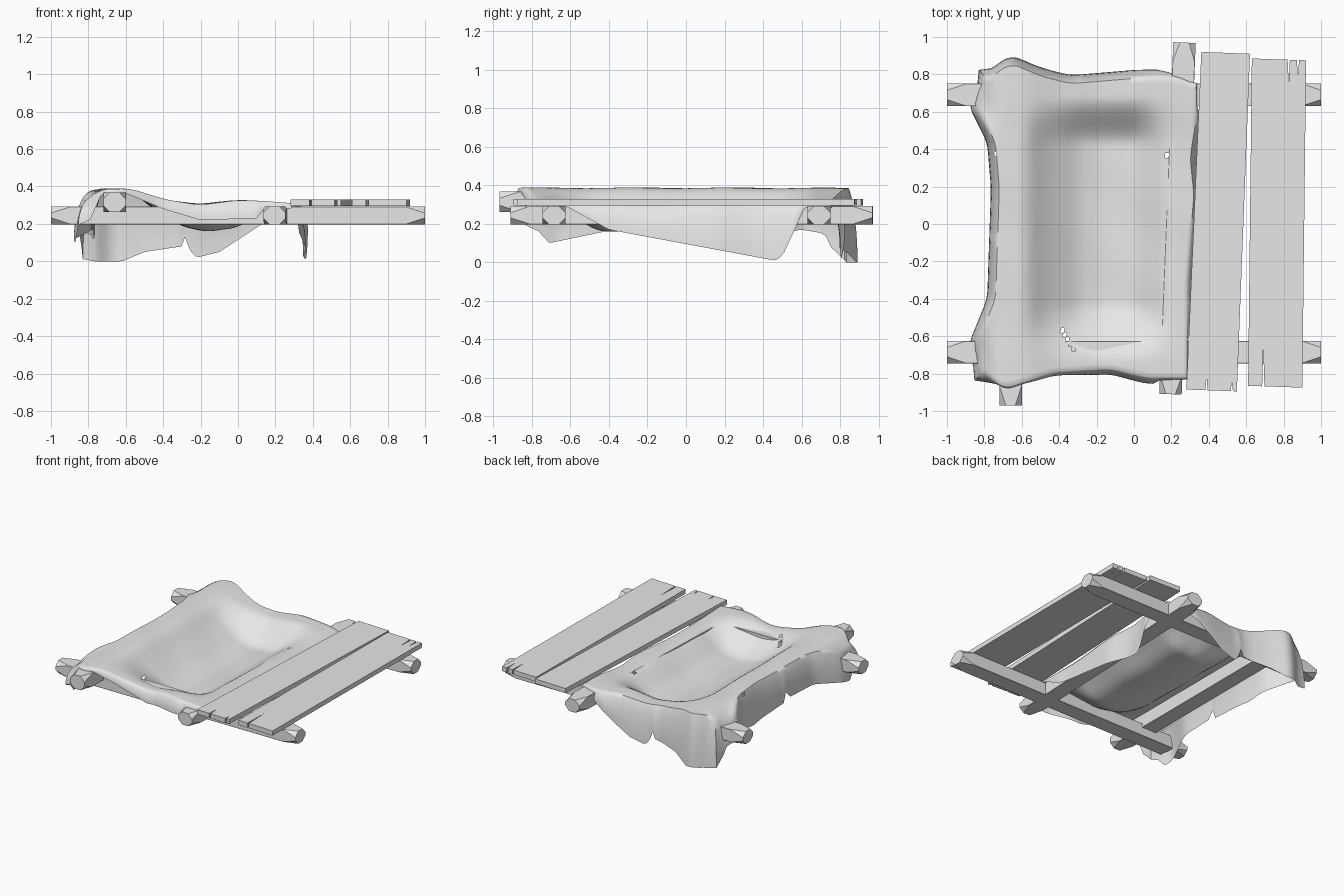
import bpy, bmesh, math
from mathutils import Vector

cube = bpy.data.objects.get("Cube")
if cube:
    bpy.data.objects.remove(cube, do_unlink=True)

GREY = 0.8
material = bpy.data.materials.new("plain grey")
material.use_nodes = True
material.diffuse_color = (GREY, GREY, GREY, 1)
shader = next(n for n in material.node_tree.nodes if n.type == "BSDF_PRINCIPLED")
shader.inputs["Base Color"].default_value = material.diffuse_color


def add_object(name, bm, recalc=True):
    if recalc:
        bmesh.ops.recalc_face_normals(bm, faces=bm.faces[:])
    mesh = bpy.data.meshes.new(name)
    bm.to_mesh(mesh)
    bm.free()
    mesh.materials.append(material)
    obj = bpy.data.objects.new(name, mesh)
    bpy.context.collection.objects.link(obj)
    return obj


# Squared beam whose corners are hewn away towards both ends
def beam(name, start, end, width=0.12, height=0.095, hewn=0.035):
    start, end = Vector(start), Vector(end)
    along = (end - start).normalized()
    side = along.cross(Vector((0, 0, 1)))
    bm = bmesh.new()
    length = (end - start).length
    rings = []
    for dist, cut in ((0, hewn), (0.1, 0.002), (length - 0.1, 0.002), (length, hewn)):
        ring = []
        for sx, sz, flip in ((1, 1, 0), (-1, 1, 1), (-1, -1, 0), (1, -1, 1)):
            corner = [(width / 2, height / 2 - cut), (width / 2 - cut, height / 2)]
            for a, c in (corner[::-1] if flip else corner):
                ring.append(bm.verts.new(start + along * dist + side * a * sx + Vector((0, 0, c * sz))))
        rings.append(ring)
    for r, s in zip(rings, rings[1:]):
        for i in range(len(r)):
            j = (i + 1) % len(r)
            bm.faces.new((r[i], r[j], s[j], s[i]))
    bm.faces.new(rings[0])
    bm.faces.new(rings[-1])
    return add_object(name, bm)


# Plank outline with narrow splits in its ends: (position across, depth)
def plank(name, front, back, front_splits, back_splits, low=0.295, high=0.33):
    def edge(a, b, splits, inward):
        a, b = Vector(a), Vector(b)
        pts = [a]
        for t, depth in splits:
            p = a.lerp(b, t)
            pts += [p - Vector((0.006, 0)), p + Vector((0, inward * depth)), p + Vector((0.006, 0))]
        return pts + [b]

    outline = edge(*front, front_splits, 1) + edge(*back, back_splits, -1)[::-1]
    bm = bmesh.new()
    face = bm.faces.new([bm.verts.new((p.x, p.y, low)) for p in outline])
    made = bmesh.ops.extrude_face_region(bm, geom=[face])["geom"]
    bmesh.ops.translate(bm, vec=(0, 0, high - low), verts=[v for v in made if isinstance(v, bmesh.types.BMVert)])
    return add_object(name, bm)


beam("back_cross_beam", (-1, 0.69, 0.245), (1, 0.69, 0.245))
beam("front_cross_beam", (-1, -0.685, 0.245), (1, -0.685, 0.245))
beam("outer_long_beam", (-0.66, -0.97, 0.315), (-0.66, 0.82, 0.315), height=0.105)
beam("middle_long_beam", (0.195, -0.91, 0.245), (0.27, 0.97, 0.245))
plank("inner_plank", ((0.28, -0.885), (0.55, -0.895)), ((0.36, 0.92), (0.62, 0.91)),
      [(0.4, 0.07), (0.9, 0.05)], [])
plank("outer_plank", ((0.61, -0.865), (0.9, -0.875)), ((0.63, 0.885), (0.92, 0.875)),
      [(0.28, 0.2)], [(0.68, 0.12), (0.85, 0.09)])


# Curve helpers for the cloth
def curve(keys, v):
    if v <= keys[0][0]:
        return keys[0][1]
    for (a, p), (b, q) in zip(keys, keys[1:]):
        if v <= b:
            return p + (q - p) * (v - a) / (b - a)
    return keys[-1][1]


def soft(keys, v):
    return sum(curve(keys, v + k * 0.02) for k in range(-2, 3)) / 5


def ease(a, b, v):
    t = min(max((v - a) / (b - a), 0), 1)
    return t * t * (3 - 2 * t)


# Plan outline of the cloth where it folds over the frame
LEFT = [(-.84, -.8), (-.65, -.84), (-.4, -.74), (.2, -.72), (.45, -.74), (.65, -.84), (.8, -.78)]
RIGHT = [(-.8, .28), (-.3, .28), (.2, .32), (.4, .3), (.6, .33)]
FRONT = [(-.78, -.78), (-.67, -.88), (-.4, -.79), (-.1, -.77), (.1, -.82)]
BACK = [(-.78, .77), (-.66, .86), (-.5, .79), (-.35, .75), (0, .78), (.2, .78), (.3, .74)]
# Height across the cloth, over the end beams and through the sagging middle
OVER = [(-.9, .28), (-.82, .32), (-.74, .385), (-.58, .385), (-.4, .335), (-.2, .305), (0, .325), (.3, .31)]
SAG = [(-.74, .385), (-.58, .385), (-.45, .28), (-.3, .19), (-.17, .16), (0, .18), (.12, .26), (.18, .3)]
# Height of the hanging hem along each side
LEFT_HEM = [(-.8, .2), (-.71, .1), (-.4, .165), (-.12, .17), (-.09, .24), (-.06, .15),
            (.3, .12), (.6, .17), (.72, .15), (.79, 0)]
RIGHT_HEM = [(-.62, .29), (-.4, .17), (.46, .01), (.5, .03), (.62, .29)]
FRONT_HEM = [(-.8, .2), (-.73, .36), (-.59, .36), (-.4, .28), (-.2, .22), (.1, .23), (.14, .28)]
BACK_HEM = [(-.62, 0), (-.5, .05), (-.3, .08), (-.28, .14), (-.26, .06), (-.22, .02), (-.1, .05), (.13, .2), (.28, .28)]

N = 60
ROWS = 6
bm = bmesh.new()


def cloth_point(i, j):
    u, v = i / N, j / N
    nx, ny = -0.78 + 1.08 * u, -0.8 + 1.6 * v
    x = soft(LEFT, ny) * (1 - u) + soft(RIGHT, ny) * u
    y = soft(FRONT, nx) * (1 - v) + soft(BACK, nx) * v
    middle = ease(-0.74, -0.42, y) * (1 - ease(0.42, 0.68, y))
    z = soft(OVER, x) * (1 - middle) + soft(SAG, x) * middle
    return x, y, z + 0.004 * math.sin(9 * x + 7 * y) * math.sin(6 * y)


grid = [[bm.verts.new(cloth_point(i, j)) for j in range(N + 1)] for i in range(N + 1)]
for i in range(N):
    for j in range(N):
        bm.faces.new((grid[i][j], grid[i + 1][j], grid[i + 1][j + 1], grid[i][j + 1]))

# Skirt hanging from the rim of the cloth
rim = [(i, 0) for i in range(N)] + [(N, j) for j in range(N)]
rim += [(i, N) for i in range(N, 0, -1)] + [(0, j) for j in range(N, 0, -1)]
columns = []
for i, j in rim:
    top = grid[i][j].co
    out = Vector(((i == N) - (i == 0), (j == N) - (j == 0), 0))
    sides = ((i == 0, LEFT_HEM, top.y), (i == N, RIGHT_HEM, top.y),
             (j == 0, FRONT_HEM, top.x), (j == N, BACK_HEM, top.x))
    hems = [curve(keys, at) for on, keys, at in sides if on]
    drop = max(top.z - sum(hems) / len(hems), 0.01)
    flare = 0.045 * min(1, drop / 0.12)
    column = [grid[i][j]]
    for k in range(1, ROWS + 1):
        t = k / ROWS
        bulge = out * flare * math.sin(t * math.pi / 2)
        column.append(bm.verts.new(top + bulge - Vector((0, 0, drop * t ** 1.3))))
    columns.append(column)
for a, b in zip(columns, columns[1:] + columns[:1]):
    for k in range(ROWS):
        bm.faces.new((a[k], a[k + 1], b[k + 1], b[k]))

# Small tears in the cloth
for x, y, slant, length in ((-0.35, -0.62, -0.5, 0.05), (0.18, 0.37, -0.5, 0.01), (-0.74, 0.37, 0, 0.01)):
    torn = [f for f in bm.faces if abs(f.calc_center_median().y - y) < length + 0.005
            and abs(f.calc_center_median().x - x - slant * (f.calc_center_median().y - y)) < 0.01]
    bmesh.ops.delete(bm, geom=torn, context="FACES")

cloth = add_object("draped_cloth", bm)
bpy.ops.object.select_all(action="DESELECT")
cloth.select_set(True)
bpy.context.view_layer.objects.active = cloth
bpy.ops.object.shade_smooth_by_angle(angle=math.radians(60))
